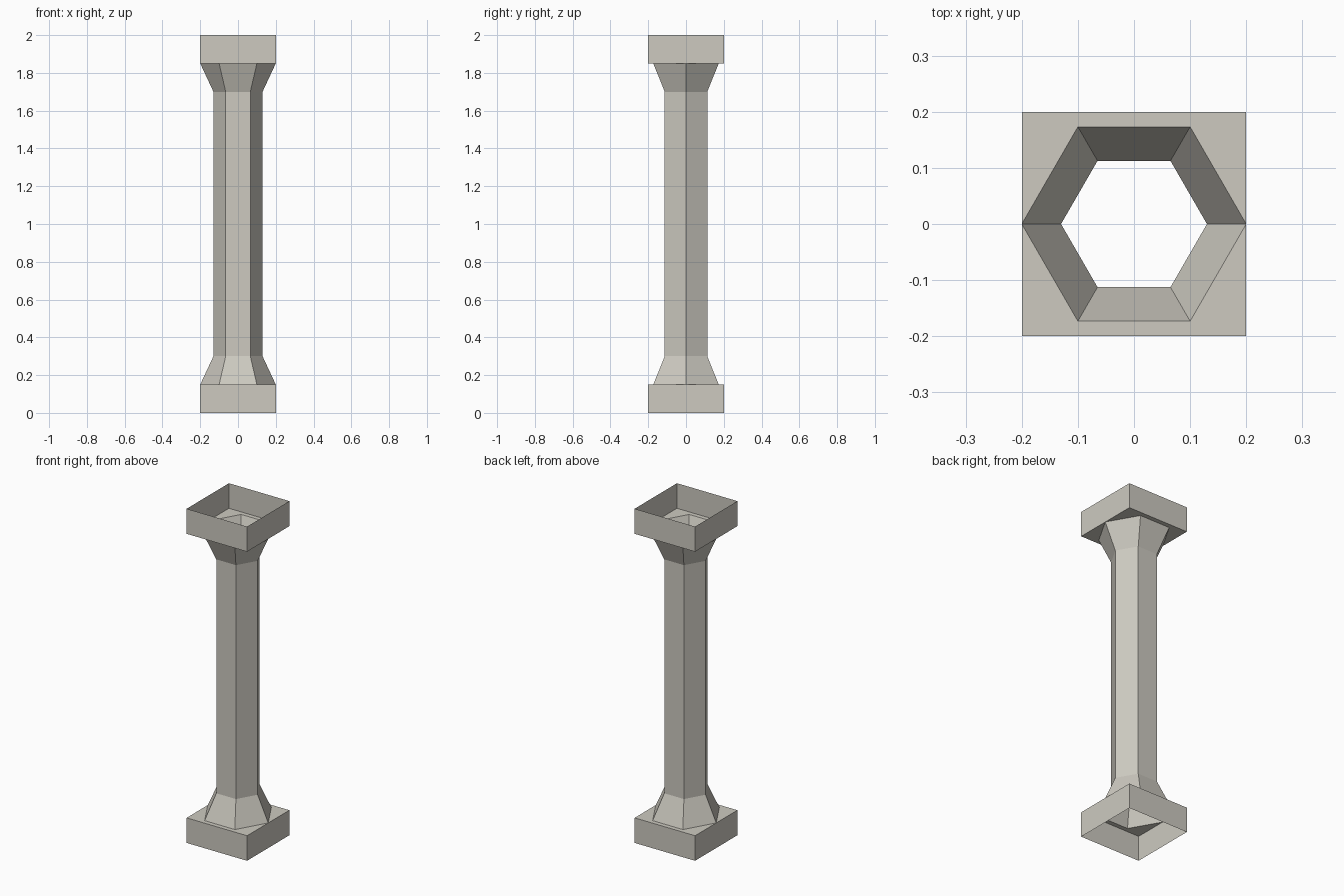
import bpy, bmesh, math

if "Cube" in bpy.data.objects:
    bpy.data.objects.remove(bpy.data.objects["Cube"])

HALF = 0.20       # half width of the square blocks, also flare radius
SHAFT_R = 0.13    # hexagon corner radius of the shaft

stone = bpy.data.materials.new("warm grey stone")
stone.diffuse_color = (0.61, 0.59, 0.53, 1)
stone.use_nodes = True
stone.node_tree.nodes["Principled BSDF"].inputs["Base Color"].default_value = stone.diffuse_color


def finish(bm, name):
    mesh = bpy.data.meshes.new(name)
    bm.to_mesh(mesh)
    bm.free()
    mesh.materials.append(stone)
    obj = bpy.data.objects.new(name, mesh)
    bpy.context.collection.objects.link(obj)
    return obj


def hexagon(bm, radius, z):
    return [bm.verts.new((radius * math.cos(i * math.pi / 3),
                          radius * math.sin(i * math.pi / 3), z)) for i in range(6)]


def square(bm, z):
    return [bm.verts.new((HALF * sx, HALF * sy, z))
            for sx, sy in ((1, 1), (-1, 1), (-1, -1), (1, -1))]


def bridge(bm, low, high):
    n = len(low)
    for i in range(n):
        j = (i + 1) % n
        bm.faces.new((low[i], low[j], high[j], high[i]))


# Hollow hexagonal shaft, flared at both ends
bm = bmesh.new()
rings = [hexagon(bm, r, z) for r, z in
         ((HALF, 0.15), (SHAFT_R, 0.30), (SHAFT_R, 1.70), (HALF, 1.85))]
for a, b in zip(rings, rings[1:]):
    bridge(bm, a, b)
finish(bm, "shaft")


def block(name, z_open, z_plate):
    """Square block: open on its outer end, plate with hexagonal hole on the inner end."""
    bm = bmesh.new()
    outer, plate = square(bm, z_open), square(bm, z_plate)
    up = z_plate > z_open
    bridge(bm, *((outer, plate) if up else (plate, outer)))
    h, s = hexagon(bm, HALF, z_plate), plate
    for loop in ((h[0], s[0], h[1]), (h[1], s[0], s[1], h[2]), (h[2], s[1], h[3]),
                 (h[3], s[2], h[4]), (h[4], s[2], s[3], h[5]), (h[5], s[3], h[0])):
        bm.faces.new(loop if up else loop[::-1])
    finish(bm, name)


# Base and capital blocks
block("base_block", 0.0, 0.15)
block("capital_block", 2.0, 1.85)
